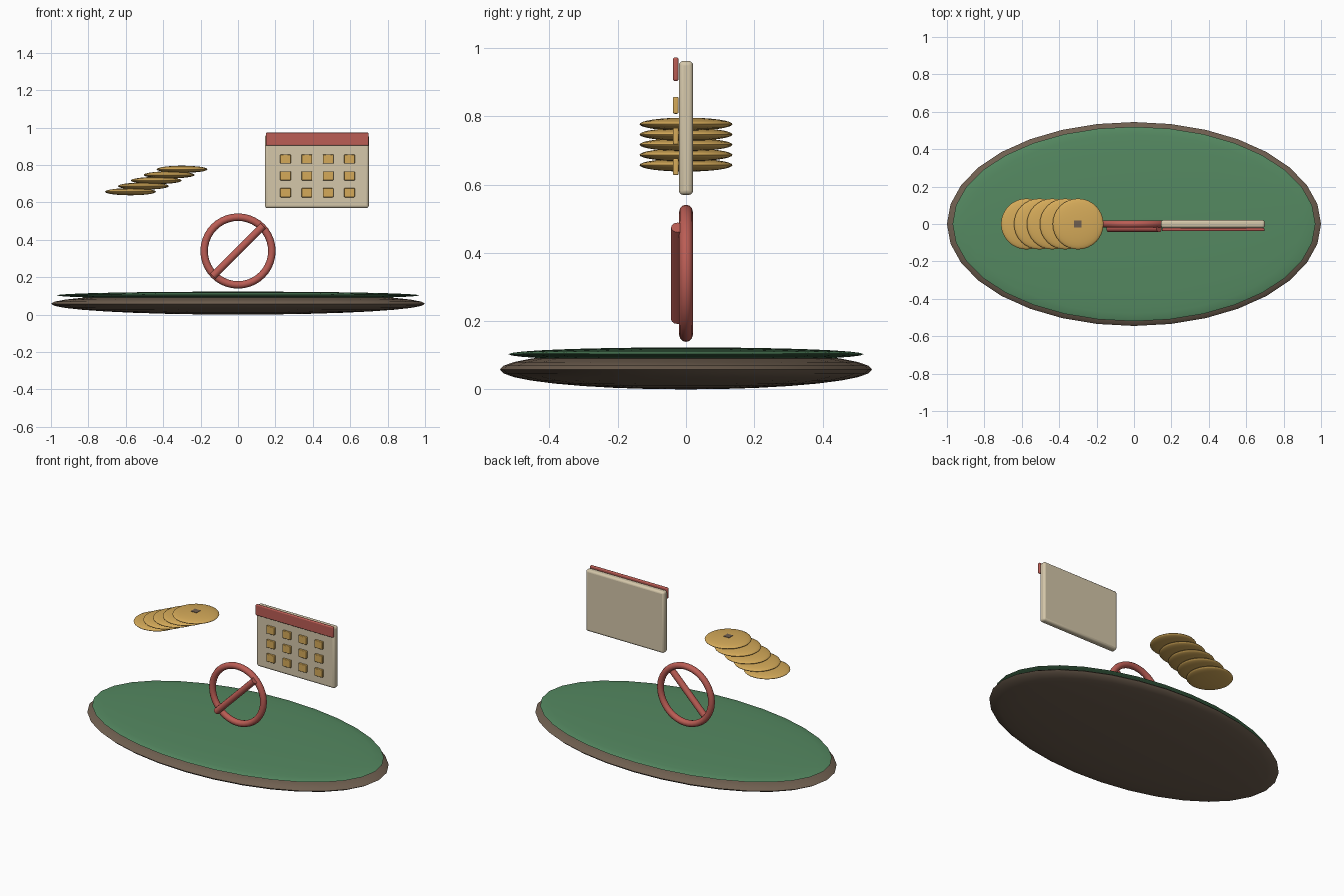
import bpy, math

if "Cube" in bpy.data.objects:
    bpy.data.objects.remove(bpy.data.objects["Cube"])

def material(name, rgb):
    m = bpy.data.materials.new(name)
    m.diffuse_color = (*rgb, 1)
    m.use_nodes = True
    m.node_tree.nodes["Principled BSDF"].inputs["Base Color"].default_value = m.diffuse_color
    return m

BROWN = material("brown", (0.16, 0.115, 0.08))
GREEN = material("green", (0.09, 0.25, 0.12))
GOLD = material("gold", (0.66, 0.40, 0.10))
RED = material("red", (0.50, 0.11, 0.09))
CREAM = material("cream", (0.66, 0.57, 0.40))

def finish(name, mat, smooth=True):
    o = bpy.context.object
    o.name = name
    o.data.materials.append(mat)
    bpy.ops.object.transform_apply(location=False, rotation=False, scale=True)
    if smooth:
        bpy.ops.object.shade_smooth_by_angle(angle=math.radians(40))
    return o

def ellipsoid(name, loc, radii, mat, segments=32, rings=16):
    bpy.ops.mesh.primitive_uv_sphere_add(segments=segments, ring_count=rings, radius=1, location=loc)
    bpy.context.object.scale = radii
    return finish(name, mat)

def box(name, loc, size, mat, bevel=0.0):
    bpy.ops.mesh.primitive_cube_add(size=1, location=loc)
    bpy.context.object.scale = size
    o = finish(name, mat, False)
    if bevel:
        b = o.modifiers.new("bevel", 'BEVEL')
        b.width, b.segments = bevel, 3
        bpy.ops.object.shade_smooth_by_angle(angle=math.radians(40))
    return o

# oval tray and its green top
ellipsoid("base", (0, 0, 0.058), (1.0, 0.545, 0.058), BROWN)
ellipsoid("base_top", (0, 0, 0.103), (0.97, 0.52, 0.02), GREEN)

# leaning stack of coins
for i in range(5):
    ellipsoid(f"coin_{i + 1}", (-0.575 + 0.069 * i, 0, 0.657 + 0.03 * i), (0.136, 0.136, 0.019), GOLD)
box("coin_hole", (-0.30, 0, 0.787), (0.04, 0.04, 0.022), BROWN)

# calendar: page, header strip and day squares
box("calendar_page", (0.422, 0, 0.766), (0.555, 0.042, 0.393), CREAM, 0.013)
box("calendar_header", (0.424, -0.03, 0.938), (0.55, 0.016, 0.07), RED, 0.006)
for row in range(3):
    for col in range(4):
        box(f"day_{row + 1}_{col + 1}", (0.254 + 0.114 * col, -0.03, 0.832 - 0.09 * row),
            (0.057, 0.016, 0.049), GOLD, 0.004)

# prohibition ring and slash
bpy.ops.mesh.primitive_torus_add(major_radius=0.181, minor_radius=0.02, major_segments=40,
                                 minor_segments=12, location=(0, 0, 0.34), rotation=(math.pi / 2, 0, 0))
finish("ring", RED)
bpy.ops.mesh.primitive_cylinder_add(vertices=12, radius=0.02, depth=0.38,
                                    location=(0, -0.024, 0.34), rotation=(0, math.pi / 4, 0))
finish("slash", RED)
